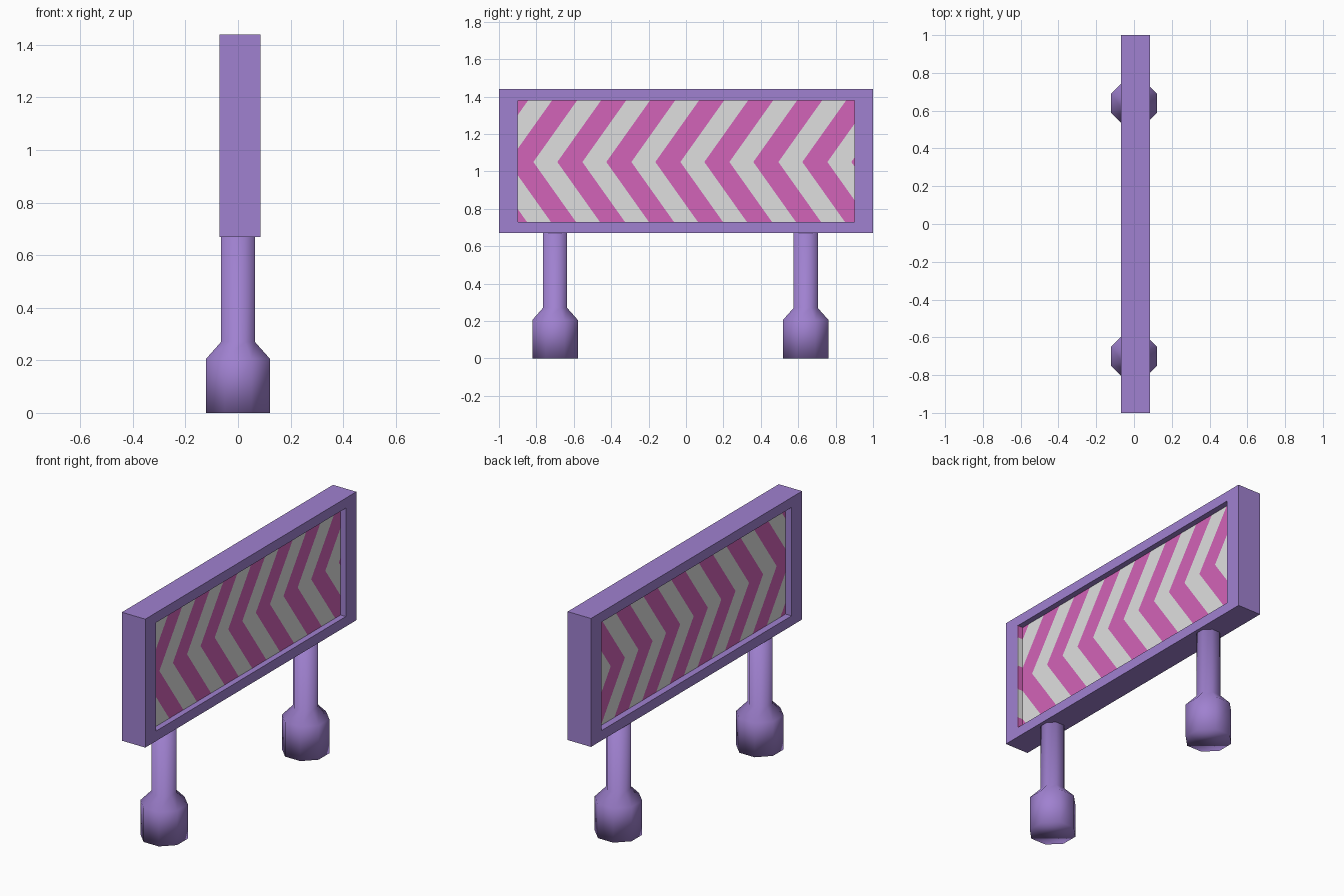
import bpy, bmesh, math
from mathutils import Vector

if "Cube" in bpy.data.objects:
    bpy.data.objects.remove(bpy.data.objects["Cube"])


def material(name, rgb):
    m = bpy.data.materials.new(name)
    m.diffuse_color = (*rgb, 1)
    m.use_nodes = True
    m.node_tree.nodes["Principled BSDF"].inputs["Base Color"].default_value = m.diffuse_color
    return m


purple = material("purple", (0.35, 0.22, 0.63))
white = material("off white", (0.74, 0.74, 0.74))
pink = material("pink", (0.65, 0.125, 0.48))


def finish(name, bm, mats):
    bmesh.ops.recalc_face_normals(bm, faces=bm.faces)
    me = bpy.data.meshes.new(name)
    bm.to_mesh(me)
    bm.free()
    for m in mats:
        me.materials.append(m)
    ob = bpy.data.objects.new(name, me)
    bpy.context.collection.objects.link(ob)
    return ob


# Frame: rectangular ring with an opening right through
X0, X1 = -0.07, 0.085


def frame():
    bm = bmesh.new()

    def loop(x, y, z0, z1):
        return [bm.verts.new((x, a, b)) for a, b in ((-y, z0), (y, z0), (y, z1), (-y, z1))]

    loops = [loop(X0, 1.0, 0.67, 1.44), loop(X1, 1.0, 0.67, 1.44),
             loop(X1, 0.9, 0.73, 1.38), loop(X0, 0.9, 0.73, 1.38)]
    for k in range(4):
        a, b = loops[k], loops[(k + 1) % 4]
        for i in range(4):
            j = (i + 1) % 4
            bm.faces.new((a[i], a[j], b[j], b[i]))
    finish("sign_frame", bm, [purple])


# Chevron pattern: slanted stripes mirrored about a middle height
MID, SLOPE, START, PERIOD, WIDTH = 1.05, 0.71, -0.95, 0.262, 0.134


def chevron_box(name, lo, hi):
    bm = bmesh.new()
    bmesh.ops.create_cube(bm, size=1)
    lo, hi = Vector(lo), Vector(hi)
    for v in bm.verts:
        v.co = (lo + hi) / 2 + v.co * (hi - lo)

    def cut(co, no):
        bmesh.ops.bisect_plane(bm, geom=bm.verts[:] + bm.edges[:] + bm.faces[:],
                               plane_co=co, plane_no=no, dist=1e-5)

    cut((0, 0, MID), (0, 0, 1))
    for k in range(-2, 9):
        for off in (0, WIDTH):
            for s in (-1, 1):
                cut((0, START + k * PERIOD + off, MID), Vector((0, 1, s * SLOPE)).normalized())
    for f in bm.faces:
        c = f.calc_center_median()
        u = c.y - SLOPE * abs(c.z - MID) - START
        f.material_index = 1 if u % PERIOD < WIDTH else 0
    finish(name, bm, [white, pink])


# Leg: octagonal post flaring out to a wide foot
def leg(name, y):
    bm = bmesh.new()
    rings = []
    for r, z in ((0.122, 0), (0.122, 0.205), (0.0645, 0.27), (0.0645, 0.68)):
        r /= math.cos(math.pi / 8)
        rings.append([bm.verts.new((r * math.cos(a), y + r * math.sin(a), z))
                      for a in (math.pi / 8 + i * math.pi / 4 for i in range(8))])
    for a, b in zip(rings, rings[1:]):
        for i in range(8):
            j = (i + 1) % 8
            bm.faces.new((a[i], a[j], b[j], b[i]))
    bm.faces.new(rings[0][::-1])
    bm.faces.new(rings[-1])
    for f in bm.faces:
        f.smooth = True
    finish(name, bm, [purple])


frame()
chevron_box("chevron_panel", (-0.03, -0.9, 0.73), (0.05, 0.9, 1.38))
# Thin striped lining on one inner side of the opening
chevron_box("edge_lining", (0.049, -0.9, 0.73), (0.084, -0.897, 1.38))
leg("left_leg", -0.70)
leg("right_leg", 0.64)
